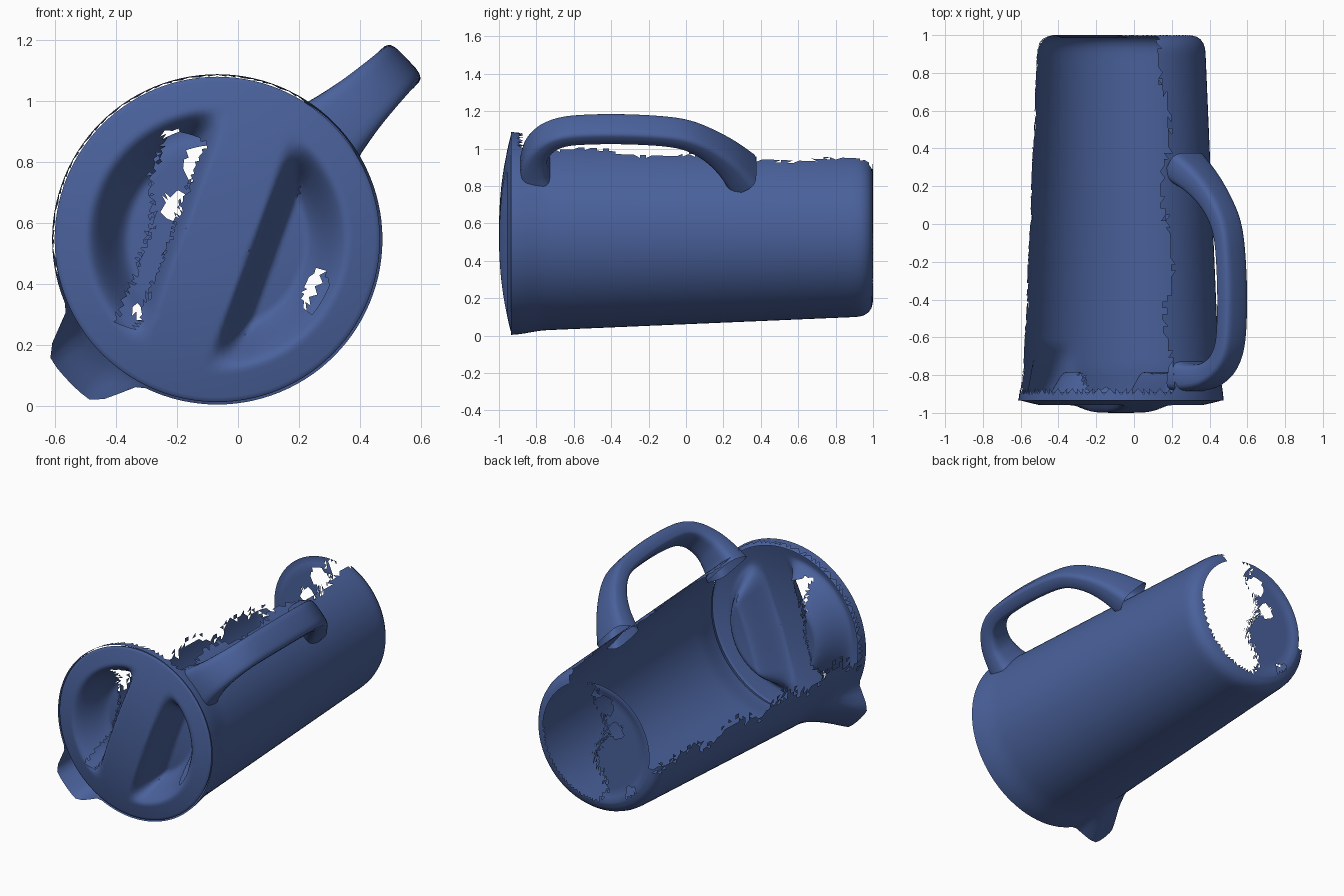
import bpy, bmesh, math, random
from mathutils import Vector

if "Cube" in bpy.data.objects:
    bpy.data.objects.remove(bpy.data.objects["Cube"])

random.seed(4)
CX, CZ = -0.068, 0.546            # axis of the jug runs along y
AXIS = math.radians(43.5)         # handle direction; spout is opposite
N = 112

blue = bpy.data.materials.new("jug blue")
blue.diffuse_color = (0.068, 0.12, 0.33, 1)
blue.use_nodes = True
blue.node_tree.nodes["Principled BSDF"].inputs["Base Color"].default_value = blue.diffuse_color


def smooth(t):
    t = max(0.0, min(1.0, t))
    return t * t * (3 - 2 * t)


def polar(r, a, y):
    return Vector((CX + r * math.cos(a), y, CZ + r * math.sin(a)))


def skin(name, rings, keep=None, recalc=False):
    """Join rings of points into a tube, then drop the faces that keep() rejects."""
    bm = bmesh.new()
    rows = [[bm.verts.new(p) for p in ring] for ring in rings]
    for a, b in zip(rows, rows[1:]):
        n = len(a)
        for j in range(n):
            k = (j + 1) % n
            bm.faces.new((a[j], b[j], b[k], a[k]))
    bmesh.ops.remove_doubles(bm, verts=bm.verts[:], dist=1e-5)
    bmesh.ops.triangulate(bm, faces=bm.faces[:])
    if recalc:
        bmesh.ops.recalc_face_normals(bm, faces=bm.faces[:])
    if keep:
        lost = [f for f in bm.faces if not keep(f.calc_center_median())]
        bmesh.ops.delete(bm, geom=lost, context='FACES')
    me = bpy.data.meshes.new(name)
    bm.to_mesh(me)
    bm.free()
    me.materials.append(blue)
    ob = bpy.data.objects.new(name, me)
    bpy.context.collection.objects.link(ob)
    bpy.ops.object.select_all(action='DESELECT')
    ob.select_set(True)
    bpy.context.view_layer.objects.active = ob
    bpy.ops.object.shade_smooth_by_angle(angle=math.radians(40))
    return ob


def catmull(pts, steps):
    out = []
    for i in range(len(pts) - 1):
        p = [Vector(pts[max(0, min(len(pts) - 1, i + k))]) for k in (-1, 0, 1, 2)]
        for s in range(steps):
            t = s / steps
            out.append(0.5 * (2 * p[1] + (p[2] - p[0]) * t
                              + (2 * p[0] - 5 * p[1] + 4 * p[2] - p[3]) * t ** 2
                              + (3 * p[1] - p[0] - 3 * p[2] + p[3]) * t ** 3))
    return out + [Vector(pts[-1])]


# Body: tapered shell with the pouring spout pulled out of the rim
def wall_radius(y):
    return 0.525 - 0.078 * (y + 0.93) / 1.83 + 0.017 * smooth((-0.74 - y) / 0.19)


def body_point(r, a, y):
    off = (a - AXIS) % (2 * math.pi) - math.pi
    across = smooth((math.radians(20) - abs(off)) / math.radians(13))
    along = max(0.0, (-0.64 - y) / 0.29) ** 1.1
    return polar(r + 0.13 * across * along, a, y)


def body_keep(c):
    """The upper left side is torn open."""
    if c.y < -0.89:
        return True
    ang = math.degrees(math.atan2(c.z - CZ, c.x - CX)) % 360
    lo = 60 + 4 * math.sin(c.y * 9) + random.uniform(-2, 2)
    hi = 185 + 4 * math.sin(c.y * 13 + 1) + random.uniform(-5, 5)
    return not lo < ang < hi


angles = [2 * math.pi * j / N for j in range(N)]
profile = [(wall_radius(y), y) for y in [-0.935 + 1.835 * i / 56 for i in range(57)]]
profile += [(0.444, 0.93), (0.436, 0.955), (0.420, 0.978), (0.40, 0.991), (0.375, 0.998)]
skin("jug_body", [[body_point(r, a, y) for a in angles] for r, y in profile], body_keep)


# Base: only the left half remains, with a few gaps
def base_keep(c):
    edge = -0.09 + 0.04 * math.sin(c.z * 17) + random.uniform(-0.03, 0.03)
    holes = [(-0.2, 0.65, 0.05), (-0.12, 0.79, 0.06), (-0.32, 0.28, 0.05)]
    r = math.hypot(c.x - CX, c.z - CZ)
    if r > 0.365:
        return c.x < 0 or c.z < CZ
    return c.x < edge and all(math.hypot(c.x - x, c.z - z) > h for x, z, h in holes)


base = [(0.375, 0.998), (0.355, 1.0), (0.335, 0.992)] + [(0.31 * (1 - i / 12), 0.985) for i in range(13)]
skin("jug_base", [[polar(r, a, y) for a in angles] for r, y in base], base_keep)


# Lid: shallow dome with two scooped finger recesses either side of a grip bar
TILT = math.radians(70)


def lid_point(r, a):
    y = -1.0 + 0.065 * (r / 0.53) ** 2.2
    u = abs(r * math.sin(TILT - a))
    y += 0.2 * smooth((u - 0.105) / 0.1) * smooth((0.435 - r) / 0.15)
    return polar(r, a, y)


def lid_keep(c):
    """Torn gaps in the recess floors."""
    u = (c.x - CX) * math.sin(TILT) - (c.z - CZ) * math.cos(TILT)
    v = (c.x - CX) * math.cos(TILT) + (c.z - CZ) * math.sin(TILT)
    j = random.uniform(-0.012, 0.012)
    left = -0.37 < v < 0.29 and -0.215 - 0.06 * smooth((v + 0.05) / 0.2) + j < u < -0.15 + j
    left = left and abs(v + 0.04) < 0.33
    right = math.hypot((u - 0.36) / 0.035, (v + 0.05) / 0.075) < 1
    return not (left or right)


lid = [[lid_point(0.53 * i / 44, a) for a in angles] for i in range(45)]
lid += [[polar(r, a, y) for a in angles] for r, y in ((0.534, -0.93), (0.528, -0.91), (0.515, -0.89))]
skin("lid", lid, lid_keep)

# Handle: rounded strap, (radius, y, half thickness, half width)
stations = [(0.47, -0.80, 0.085, 0.14), (0.54, -0.81, 0.075, 0.12), (0.64, -0.80, 0.062, 0.10),
            (0.735, -0.745, 0.053, 0.088), (0.79, -0.65, 0.05, 0.083), (0.808, -0.50, 0.05, 0.083),
            (0.808, -0.30, 0.05, 0.083), (0.79, -0.10, 0.05, 0.083), (0.755, 0.02, 0.052, 0.085),
            (0.68, 0.13, 0.058, 0.09), (0.58, 0.225, 0.07, 0.105), (0.46, 0.305, 0.085, 0.13)]
pts = catmull([Vector(s) for s in stations], 5)
side = Vector((-math.sin(AXIS), 0, math.cos(AXIS)))
rings = []
for i, p in enumerate(pts):
    t = pts[min(i + 1, len(pts) - 1)] - pts[max(i - 1, 0)]
    nr, ny = Vector((-t[1], t[0])).normalized()
    ring = []
    for k in range(24):
        a = 2 * math.pi * k / 24
        c, s = math.cos(a), math.sin(a)
        h = p[2] * math.copysign(abs(c) ** 0.5, c)
        w = p[3] * math.copysign(abs(s) ** 0.5, s)
        ring.append(polar(p[0] + nr * h, AXIS, p[1] + ny * h) + side * w)
    rings.append(ring)
skin("handle", rings, recalc=True)
